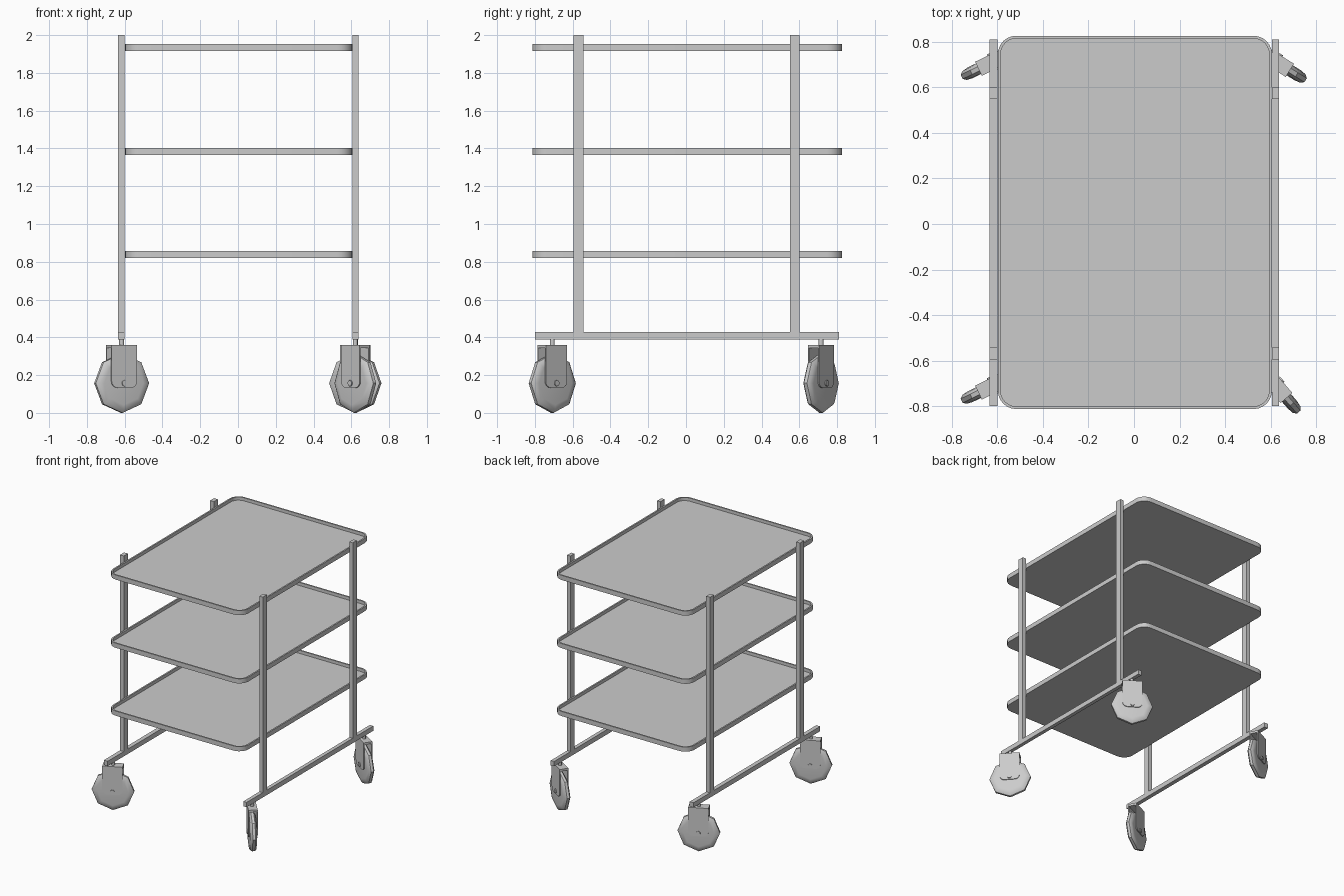
import bpy, bmesh
from math import cos, sin, pi, radians
from mathutils import Matrix

if "Cube" in bpy.data.objects:
    bpy.data.objects.remove(bpy.data.objects["Cube"])


def finish(name, bm, matrix=None, smooth=None):
    bmesh.ops.recalc_face_normals(bm, faces=bm.faces)
    me = bpy.data.meshes.new(name)
    bm.to_mesh(me)
    bm.free()
    ob = bpy.data.objects.new(name, me)
    bpy.context.collection.objects.link(ob)
    if matrix:
        ob.matrix_world = matrix
    if smooth:
        bpy.ops.object.select_all(action='DESELECT')
        ob.select_set(True)
        bpy.context.view_layer.objects.active = ob
        bpy.ops.object.shade_smooth_by_angle(angle=radians(smooth))
    return ob


def add_box(bm, lo, hi):
    size = [b - a for a, b in zip(lo, hi)]
    mid = [(a + b) / 2 for a, b in zip(lo, hi)]
    bmesh.ops.create_cube(bm, size=1, matrix=Matrix.Translation(mid) @ Matrix.Diagonal((*size, 1)))


def box(name, lo, hi):
    bm = bmesh.new()
    add_box(bm, lo, hi)
    return finish(name, bm)


def rounded_rect(hx, hy, r, seg=6):
    pts = []
    for i, (sx, sy) in enumerate([(1, 1), (-1, 1), (-1, -1), (1, -1)]):
        for k in range(seg + 1):
            a = (i + k / seg) * pi / 2
            pts.append((sx * (hx - r) + r * cos(a), sy * (hy - r) + r * sin(a)))
    return pts


def loft(bm, rings):
    rows = [[bm.verts.new(p) for p in ring] for ring in rings]
    n = len(rows[0])
    for a, b in zip(rows, rows[1:]):
        for i in range(n):
            bm.faces.new((a[i], a[(i + 1) % n], b[(i + 1) % n], b[i]))
    bm.faces.new(rows[0])
    bm.faces.new(rows[-1])


# Trays: shallow pans with rounded corners and a thin raised rim
def tray(name, z):
    bm = bmesh.new()
    hx, hy, r, rim = 0.602, 0.82, 0.08, 0.012
    outer = rounded_rect(hx, hy, r)
    inner = rounded_rect(hx - rim, hy - rim, r - rim)
    loft(bm, [[(x, y, h) for x, y in ring]
              for ring, h in ((outer, 0), (outer, 0.037), (inner, 0.037), (inner, 0.012))])
    finish(name, bm, Matrix.Translation((0.004, 0.007, z)), 35)


for name, z in (("bottom_tray", 0.82), ("middle_tray", 1.366), ("top_tray", 1.915)):
    tray(name, z)

# Side frames: one base rail and two posts each
for side, x0, x1 in (("left", -0.634, -0.6), ("right", 0.607, 0.637)):
    box(side + "_base_rail", (x0, -0.80, 0.388), (x1, 0.81, 0.427))
    box(side + "_front_post", (x0, -0.595, 0.427), (x1, -0.543, 2.0))
    box(side + "_back_post", (x0, 0.55, 0.427), (x1, 0.6, 2.0))


# Casters: stem, forked bracket, axle and eight-sided wheel
def caster(name, x, y, angle):
    m = Matrix.Translation((x, y, 0)) @ Matrix.Rotation(radians(angle), 4, 'Z')
    lie = Matrix.Translation((0, 0, 0.157)) @ Matrix.Rotation(pi / 2, 4, 'X')

    bm = bmesh.new()
    bmesh.ops.create_cone(bm, cap_ends=True, segments=12, radius1=0.013, radius2=0.013,
                          depth=0.04, matrix=Matrix.Translation((0, 0, 0.372)))
    finish(name + "_stem", bm, m, 40)

    bm = bmesh.new()
    add_box(bm, (-0.075, -0.034, 0.343), (0.075, 0.034, 0.36))
    w, r, z0 = 0.075, 0.035, 0.133
    arc = [pi * (1 + k / 8) for k in range(5)]
    left = [(-w + r + r * cos(a), z0 + r + r * sin(a)) for a in arc]
    outline = [(-w, 0.343)] + left + [(-px, pz) for px, pz in reversed(left)] + [(w, 0.343)]
    for s in (-1, 1):
        loft(bm, [[(px, s * t, pz) for px, pz in outline] for t in (0.027, 0.034)])
    finish(name + "_fork", bm, m, 30)

    bm = bmesh.new()
    bmesh.ops.create_cone(bm, cap_ends=True, segments=10, radius1=0.016, radius2=0.016,
                          depth=0.08, matrix=lie)
    finish(name + "_axle", bm, m, 40)

    bm = bmesh.new()
    profile = [(0.115, -0.026), (0.142, -0.022), (0.157, -0.010),
               (0.157, 0.010), (0.142, 0.022), (0.115, 0.026)]
    loft(bm, [[(rad * cos(k * pi / 4), t, 0.157 + rad * sin(k * pi / 4)) for k in range(8)]
              for rad, t in profile])
    finish(name + "_wheel", bm, m, 40)


caster("front_left_caster", -0.616, -0.708, 206)
caster("back_left_caster", -0.616, 0.715, 206)
caster("front_right_caster", 0.621, -0.708, -49)
caster("back_right_caster", 0.621, 0.715, -32)
